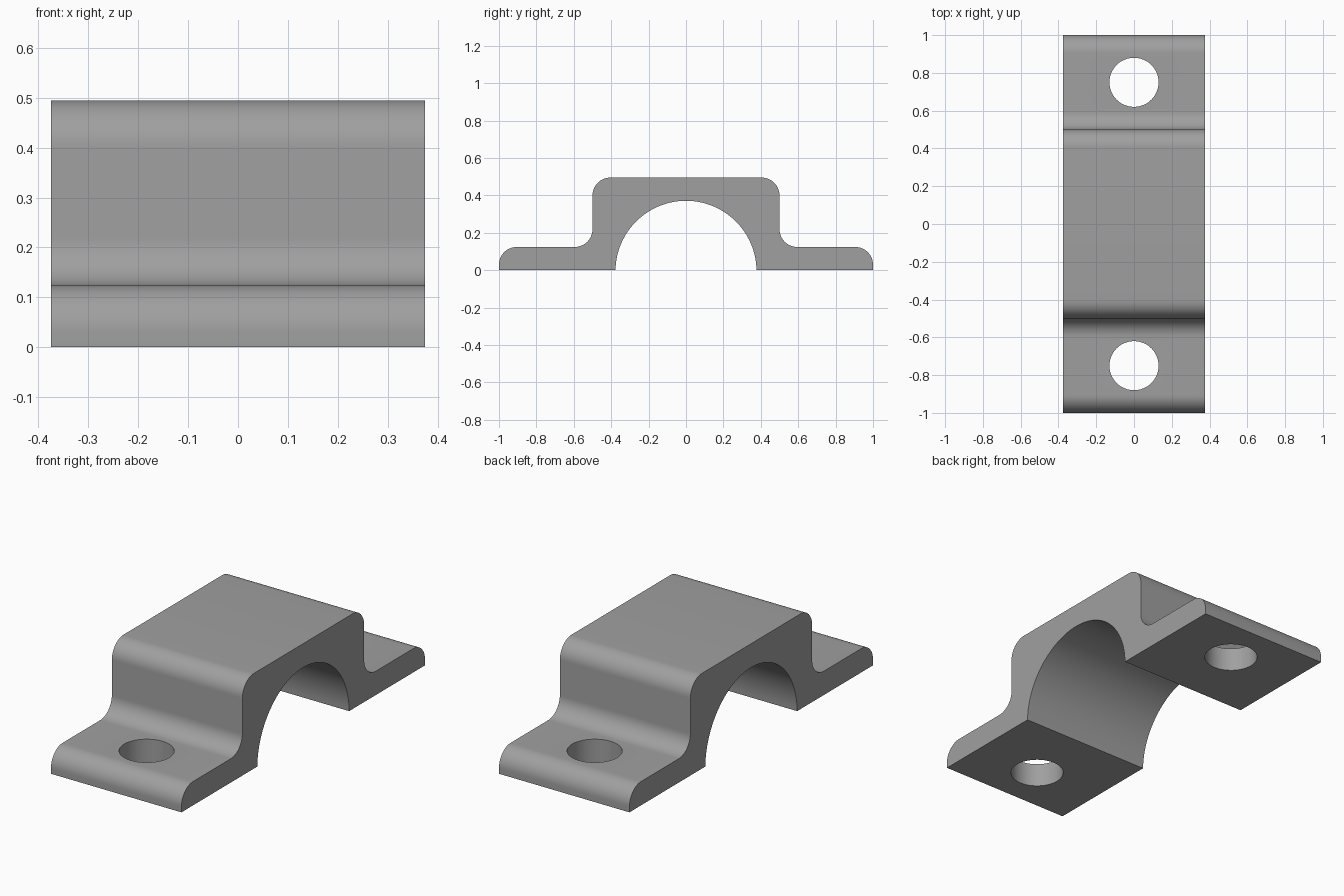
import bpy, bmesh, math

if "Cube" in bpy.data.objects:
    bpy.data.objects.remove(bpy.data.objects["Cube"])

HALF_WIDTH = 0.375       # half length along x
FILLET = 0.095
FLANGE_Z, TOP_Z = 0.124, 0.495
ARCH_R, ARCH_Z = 0.377, -0.006
HOLE_R, HOLE_Y = 0.13, 0.75


def arc(cy, cz, r, start, end, steps):
    """Points on an arc in the y-z plane, angles in degrees."""
    pts = []
    for i in range(steps + 1):
        a = math.radians(start + (end - start) * i / steps)
        pts.append((cy + r * math.cos(a), cz + r * math.sin(a)))
    return pts


def make_object(name, bm):
    bmesh.ops.recalc_face_normals(bm, faces=bm.faces)
    mesh = bpy.data.meshes.new(name)
    bm.to_mesh(mesh)
    bm.free()
    obj = bpy.data.objects.new(name, mesh)
    bpy.context.collection.objects.link(obj)
    return obj


# Right half of the clamp profile: foot, rounded end, inner fillet, rounded shoulder
right = [(1.0, 0.0)]
right += arc(1 - FILLET, FLANGE_Z - FILLET, FILLET, 0, 90, 14)
right += arc(0.5 + FILLET, FLANGE_Z + FILLET, FILLET, 270, 180, 14)
right += arc(0.5 - FILLET, TOP_Z - FILLET, FILLET, 0, 90, 14)
left = [(-y, z) for y, z in reversed(right)]

# Pipe arch, closing the profile underneath
dip = math.degrees(math.asin(-ARCH_Z / ARCH_R))
arch = arc(0, ARCH_Z, ARCH_R, 180 - dip, dip, 56)

bm = bmesh.new()
profile = bm.faces.new([bm.verts.new((-HALF_WIDTH, y, z)) for y, z in right + left + arch])
side = bmesh.ops.extrude_face_region(bm, geom=[profile])
moved = [v for v in side["geom"] if isinstance(v, bmesh.types.BMVert)]
bmesh.ops.translate(bm, verts=moved, vec=(2 * HALF_WIDTH, 0, 0))
clamp = make_object("pipe_clamp", bm)

# Bolt holes through both feet
bpy.context.view_layer.objects.active = clamp
clamp.select_set(True)
for label, y in (("front", -HOLE_Y), ("back", HOLE_Y)):
    bm = bmesh.new()
    bmesh.ops.create_cone(bm, cap_ends=True, segments=48, radius1=HOLE_R,
                          radius2=HOLE_R, depth=0.6)
    bmesh.ops.translate(bm, verts=bm.verts, vec=(0, y, 0.06))
    cutter = make_object(label + "_hole_cutter", bm)
    cutter.hide_render = True
    cut = clamp.modifiers.new(label + "_bolt_hole", "BOOLEAN")
    cut.operation = "DIFFERENCE"
    cut.solver = "EXACT"
    cut.object = cutter
    bpy.ops.object.modifier_apply(modifier=cut.name)
    bpy.data.objects.remove(cutter)

# Plain grey metal
grey = bpy.data.materials.new("grey_metal")
grey.diffuse_color = (0.35, 0.35, 0.35, 1)
grey.use_nodes = True
grey.node_tree.nodes["Principled BSDF"].inputs["Base Color"].default_value = grey.diffuse_color
clamp.data.materials.clear()
clamp.data.materials.append(grey)
bpy.ops.object.shade_smooth_by_angle(angle=math.radians(30))
